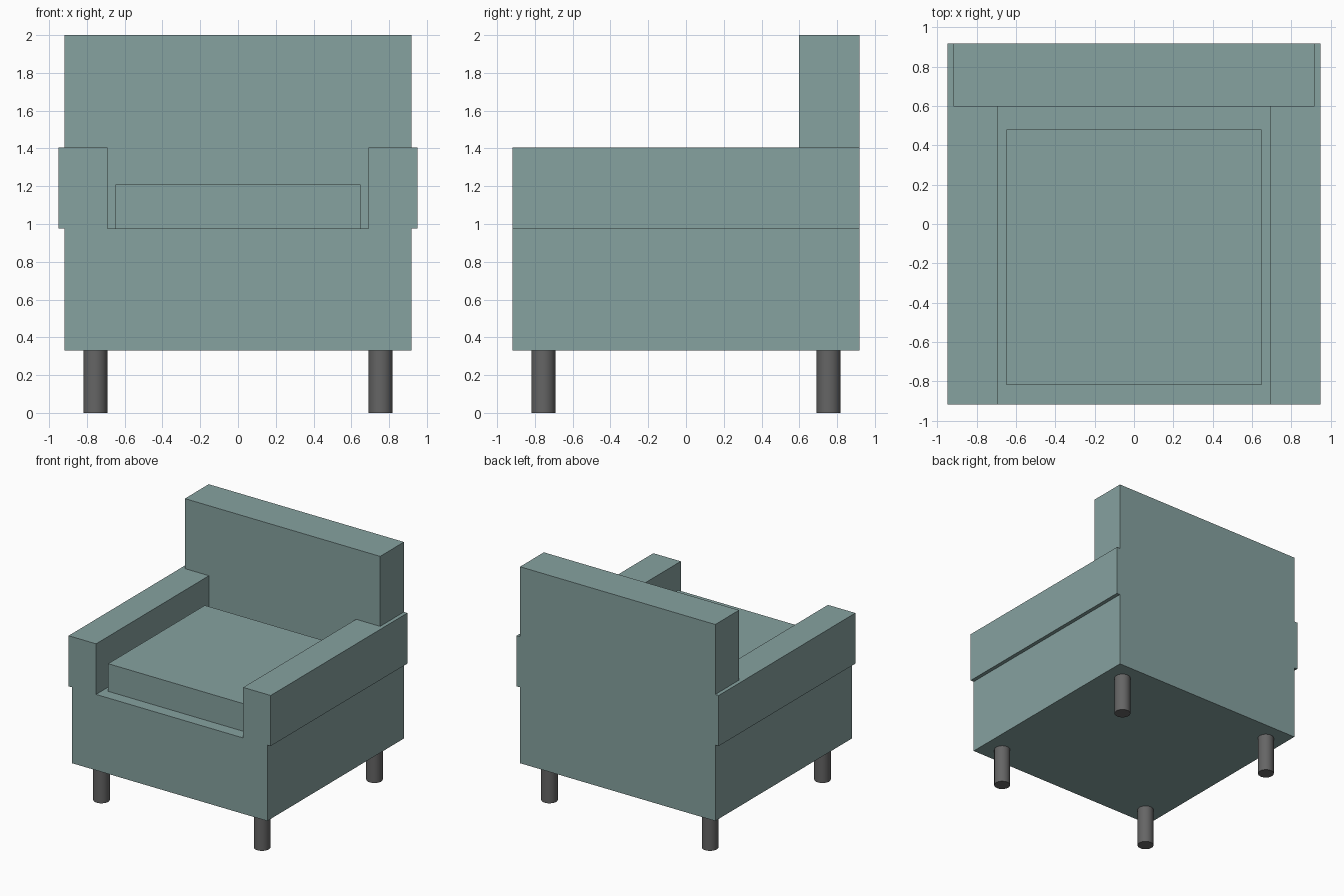
import bpy
import bmesh
import math
from mathutils import Matrix

if "Cube" in bpy.data.objects:
    bpy.data.objects.remove(bpy.data.objects["Cube"])


def make_material(name, rgb):
    mat = bpy.data.materials.new(name)
    mat.diffuse_color = (*rgb, 1.0)
    mat.use_nodes = True
    mat.node_tree.nodes["Principled BSDF"].inputs["Base Color"].default_value = mat.diffuse_color
    return mat


fabric = make_material("sage teal fabric", (0.24, 0.36, 0.35))
dark_metal = make_material("dark grey metal", (0.13, 0.13, 0.13))


def add_object(name, bm, mat):
    mesh = bpy.data.meshes.new(name)
    bm.to_mesh(mesh)
    bm.free()
    mesh.materials.append(mat)
    obj = bpy.data.objects.new(name, mesh)
    bpy.context.collection.objects.link(obj)
    return obj


def box(name, x, y, z, mat):
    """Box spanning the (min, max) pair on each axis."""
    bm = bmesh.new()
    size = [b - a for a, b in (x, y, z)]
    mid = [(a + b) / 2 for a, b in (x, y, z)]
    bmesh.ops.create_cube(bm, size=1.0, matrix=Matrix.Translation(mid) @ Matrix.Diagonal((*size, 1)))
    return add_object(name, bm, mat)


def leg(name, x, y, radius, height):
    bm = bmesh.new()
    bmesh.ops.create_cone(bm, cap_ends=True, segments=32, radius1=radius, radius2=radius,
                          depth=height, matrix=Matrix.Translation((x, y, height / 2)))
    for face in bm.faces:
        face.smooth = abs(face.normal.z) < 0.5
    for edge in bm.edges:
        edge.smooth = edge.calc_face_angle(0) < math.radians(30)
    return add_object(name, bm, dark_metal)


BASE_Z, SEAT_Z, ARM_Z = 0.33, 0.975, 1.405
HALF = 0.918

# Upholstered body
box("base", (-HALF, HALF), (-HALF, HALF), (BASE_Z, SEAT_Z), fabric)
box("backrest", (-HALF, HALF), (0.598, HALF), (SEAT_Z, 2.0), fabric)
box("seat_cushion", (-0.648, 0.648), (-0.818, 0.48), (SEAT_Z, 1.21), fabric)

# Armrests, slightly overhanging the base
box("left_armrest", (-0.95, -0.692), (-HALF, HALF), (SEAT_Z, ARM_Z), fabric)
box("right_armrest", (0.692, 0.95), (-HALF, HALF), (SEAT_Z, ARM_Z), fabric)

# Round legs
for y, end in ((-0.755, "front"), (0.755, "back")):
    for x, side in ((-0.755, "left"), (0.755, "right")):
        leg(f"{end}_{side}_leg", x, y, 0.064, BASE_Z)
